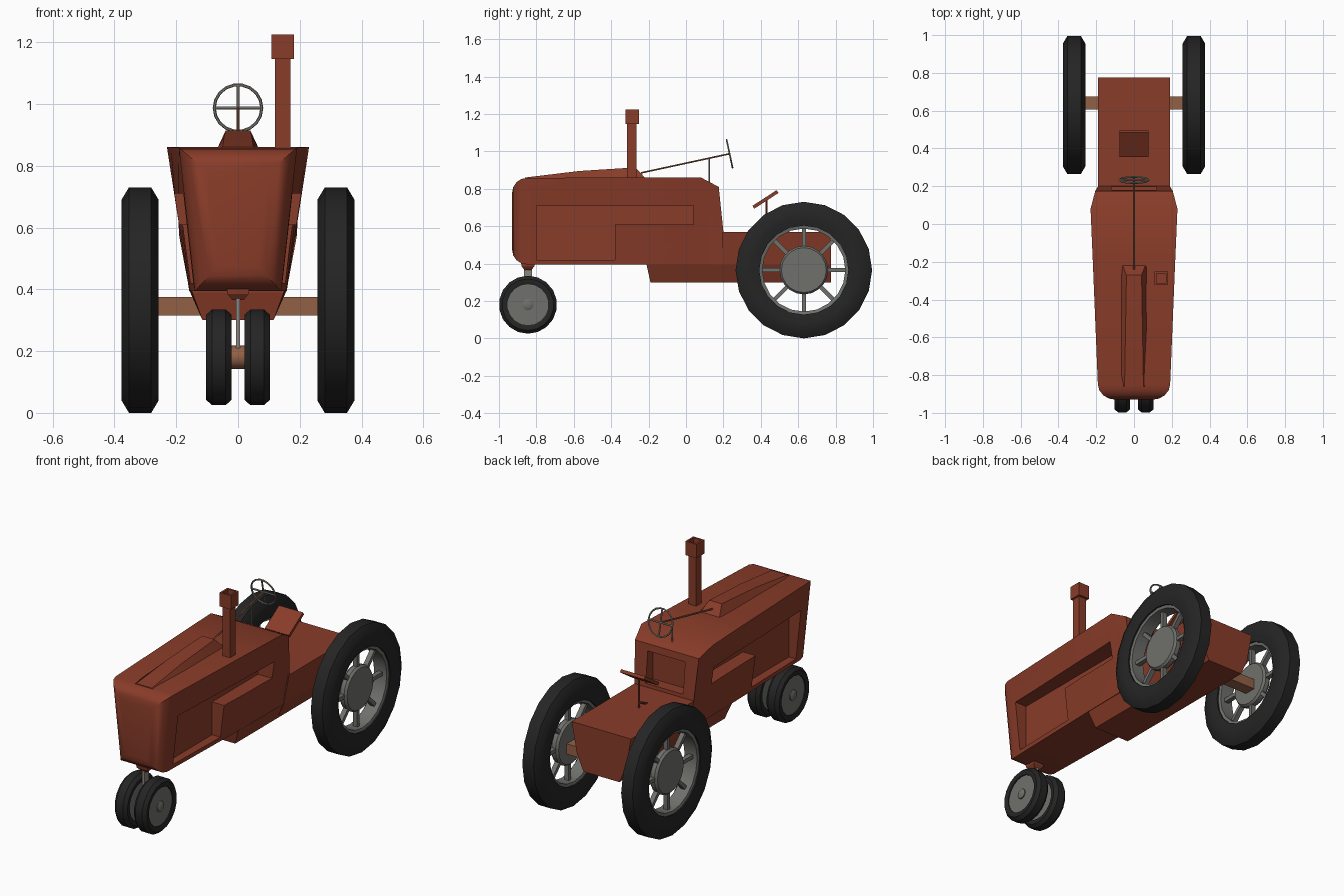
import bpy, bmesh, math
from mathutils import Vector, Matrix

if "Cube" in bpy.data.objects:
    bpy.data.objects.remove(bpy.data.objects["Cube"])


def material(name, rgb):
    m = bpy.data.materials.new(name)
    m.diffuse_color = (*rgb, 1)
    m.use_nodes = True
    m.node_tree.nodes["Principled BSDF"].inputs["Base Color"].default_value = m.diffuse_color
    return m


RED = material("rust_red", (0.25, 0.045, 0.022))
BLACK = material("tyre_black", (0.018, 0.018, 0.018))
GREY = material("hub_grey", (0.16, 0.165, 0.15))
STEEL = material("pale_steel", (0.27, 0.24, 0.21))
BROWN = material("axle_brown", (0.29, 0.12, 0.06))


def finish(name, bm, mat, smooth=None):
    bmesh.ops.remove_doubles(bm, verts=bm.verts, dist=1e-5)
    bmesh.ops.recalc_face_normals(bm, faces=bm.faces)
    me = bpy.data.meshes.new(name)
    bm.to_mesh(me)
    bm.free()
    ob = bpy.data.objects.new(name, me)
    bpy.context.collection.objects.link(ob)
    me.materials.append(mat)
    if smooth:
        bpy.ops.object.select_all(action='DESELECT')
        ob.select_set(True)
        bpy.context.view_layer.objects.active = ob
        bpy.ops.object.shade_smooth_by_angle(angle=math.radians(smooth))
    return ob


def loft_bm(rings, caps=True, loop=False):
    bm = bmesh.new()
    vs = [[bm.verts.new(p) for p in r] for r in rings]
    pairs = list(zip(vs, vs[1:])) + ([(vs[-1], vs[0])] if loop else [])
    n = len(rings[0])
    for a, b in pairs:
        for i in range(n):
            j = (i + 1) % n
            bm.faces.new((a[i], a[j], b[j], b[i]))
    if caps and not loop:
        bm.faces.new(vs[0])
        bm.faces.new(vs[-1])
    return bm


def box(name, lo, hi, mat, matrix=None):
    bm = bmesh.new()
    lo, hi = Vector(lo), Vector(hi)
    bmesh.ops.create_cube(bm, size=1)
    bmesh.ops.scale(bm, vec=hi - lo, verts=bm.verts)
    bmesh.ops.translate(bm, vec=(lo + hi) / 2, verts=bm.verts)
    if matrix:
        bm.transform(matrix)
    return finish(name, bm, mat)


def rod(name, a, b, r, mat, n=6):
    a, b = Vector(a), Vector(b)
    q = (b - a).to_track_quat('Z', 'Y')
    ring = [q @ Vector((r * math.cos(t), r * math.sin(t), 0))
            for t in (2 * math.pi * i / n for i in range(n))]
    return finish(name, loft_bm([[p + a for p in ring], [p + b for p in ring]]), mat, 40)


def lathe(name, profile, n, c, mat, loop=False, smooth=35):
    """Revolve (x, radius) pairs about an axis along x through c."""
    rings = []
    for x, r in profile:
        rings.append([(c[0] + x, c[1] + r * math.sin(2 * math.pi * i / n),
                       c[2] - r * math.cos(2 * math.pi * i / n)) for i in range(n)])
    return finish(name, loft_bm(rings, loop=loop), mat, smooth)


def prism(name, outline, x0, x1):
    return finish(name, loft_bm([[(x, y, z) for y, z in outline] for x in (x0, x1)]), RED)


def cut(ob, cutter):
    m = ob.modifiers.new("cut", 'BOOLEAN')
    m.operation, m.solver, m.object = 'DIFFERENCE', 'EXACT', cutter
    bpy.context.view_layer.objects.active = ob
    bpy.ops.object.modifier_apply(modifier=m.name)
    bpy.data.objects.remove(cutter)


# Hood: tapered loft along y with rounded nose
stations = [(-.93, .188, .858, .138), (-.2, .218, .86, .155), (.08, .23, .86, .158),
            (.175, .205, .81, .157), (.2, .19, .57, .155)]
bm = loft_bm([[(-wt, y, zt), (wt, y, zt), (wb, y, .395), (-wb, y, .395)]
              for y, wt, zt, wb in stations])
nose = [e for e in bm.edges if all(v.co.y < -.92 for v in e.verts)]
bmesh.ops.bevel(bm, geom=nose, offset=.08, segments=4, profile=.5, affect='EDGES')
hood = finish("hood", bm, RED, 30)

# L-shaped side openings and the recess behind the dashboard
side = [(-.8, .42), (-.38, .42), (-.38, .61), (.04, .61), (.04, .71), (-.8, .71)]
for s in (-1, 1):
    cut(hood, prism("side_cutter", side, s * .1, s * .4))
cut(hood, box("rear_cutter", (-.12, .13, .59), (.12, .3, .77), RED))

# Raised spine on the hood
spine = [(-.86, .05, .86), (-.57, .045, .895), (-.27, .04, .914), (-.22, .06, .86)]
finish("hood_spine", loft_bm([[(-w, y, z), (w, y, z), (.07, y, .85), (-.07, y, .85)]
                              for y, w, z in spine]), RED, 20)

# Belly and rear transmission housing
chassis = [(-.21, .14, .41, .15, .395, .148, .39), (-.19, .14, .41, .153, .395, .115, .30),
           (.195, .14, .41, .155, .395, .115, .30), (.196, .19, .57, .157, .395, .115, .30),
           (.775, .19, .57, .157, .395, .115, .30)]
finish("transmission_housing", loft_bm(
    [[(-a, y, za), (a, y, za), (b, y, zb), (c, y, zc), (-c, y, zc), (-b, y, zb)]
     for y, a, za, b, zb, c, zc in chassis]), RED)

# Exhaust stack with hollow cap
box("exhaust_pipe", (.12, -.315, .85), (.17, -.265, 1.16), RED)


def square(h, z):
    return [(.145 + i * h, -.288 + j * h, z) for i, j in ((-1, -1), (1, -1), (1, 1), (-1, 1))]


finish("exhaust_cap", loft_bm([square(.036, 1.145), square(.036, 1.225),
                               square(.025, 1.225), square(.025, 1.165)]), RED)

# Steering column, support and wheel
centre = Vector((0, .233, .987))
rod("steering_column", (0, -.24, .885), centre, .005, BROWN)
rod("steering_support", (0, .125, .83), (0, .125, .965), .004, STEEL)
tilt = Matrix.Translation(centre) @ Matrix.Rotation(math.radians(-78), 4, 'X')
rings = []
for i in range(18):
    t = 2 * math.pi * i / 18
    rings.append([tilt @ Vector(((.077 + .005 * math.cos(u)) * math.cos(t),
                                 (.077 + .005 * math.cos(u)) * math.sin(t), .005 * math.sin(u)))
                  for u in (math.pi * k / 3 for k in range(6))])
finish("steering_wheel", loft_bm(rings, loop=True), STEEL, 40)
for k, d in enumerate(((.077, 0, 0), (0, .077, 0))):
    rod(f"steering_spoke_{k}", tilt @ -Vector(d), tilt @ Vector(d), .005, STEEL)

# Seat on its bent spring
seat = Matrix.Translation((0, .425, .743)) @ Matrix.Rotation(math.radians(33), 4, 'X')
box("seat", (-.077, -.077, -.009), (.077, .077, .009), RED, seat)
rod("seat_post", (0, .43, .56), (0, .43, .74), .007, RED)
rod("seat_brace", (0, .345, .56), (0, .43, .60), .007, RED)

# Rear axle and wheels
RY, RZ = .63, .365
box("rear_axle", (-.3, .605, .315), (.3, .675, .375), BROWN)
tyre = [(-.052, .238), (-.06, .28), (-.06, .325), (-.036, .365),
        (.036, .365), (.06, .325), (.06, .28), (.052, .238)]
for s, tag in ((-1, "left"), (1, "right")):
    c = (s * .317, RY, RZ)
    lathe(f"rear_tyre_{tag}", tyre, 20, c, BLACK, loop=True)
    lathe(f"rear_rim_{tag}", [(-.045, .242), (.045, .242), (.04, .222), (-.04, .222)],
          20, c, GREY, loop=True)
    lathe(f"rear_hub_{tag}", [(-.025, 0), (-.025, .12), (-.012, .13), (.012, .13),
                              (.025, .12), (.025, 0)], 20, c, GREY)
    for k in range(8):
        m = Matrix.Translation(c) @ Matrix.Rotation(k * math.pi / 4, 4, 'X')
        box(f"rear_spoke_{tag}_{k}", (-.014, -.011, .115), (.014, .011, .23), GREY, m)

# Front pedestal, fork and axle
FY, FZ = -.845, .18
finish("front_pedestal", loft_bm([[(i * w, FY + j * w, z) for i, j in
                                   ((-1, -1), (1, -1), (1, 1), (-1, 1))]
                                  for w, z in ((.038, .41), (.034, .385), (.018, .365))]), RED)
box("front_strut", (-.007, FY - .022, .19), (.007, FY + .022, .37), STEEL)
lathe("front_axle", [(-.06, .038), (.06, .038)], 12, (0, FY, FZ), BROWN)

# Front wheels
small = [(-.036, .11), (-.041, .125), (-.041, .138), (-.022, .155),
         (.022, .155), (.041, .138), (.041, .125), (.036, .11)]
for s, tag in ((-1, "left"), (1, "right")):
    c = (s * .062, FY, FZ)
    lathe(f"front_tyre_{tag}", small, 18, c, BLACK, loop=True)
    lathe(f"front_disc_{tag}", [(-.03, 0), (-.03, .113), (.03, .113), (.03, 0)], 18, c, GREY)
    lathe(f"front_hub_{tag}", [(s * .02, .03), (s * .036, .03), (s * .042, .02),
                               (s * .042, 0)], 12, c, GREY)
